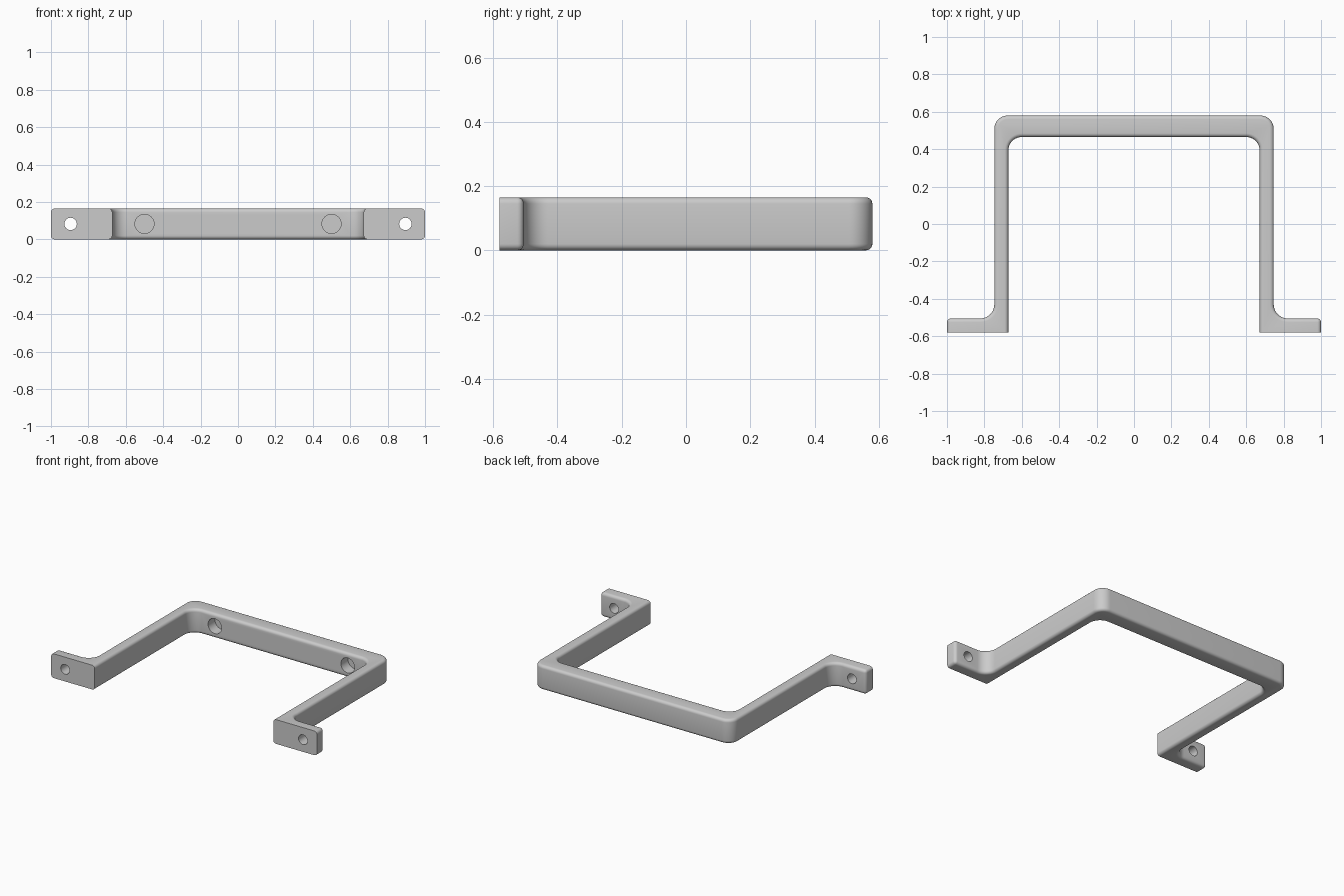
import bpy, bmesh, math
from mathutils import Vector

HEIGHT = 0.165
FRONT, FLANGE_BACK, BAR_FRONT, BACK = -0.58, -0.505, 0.465, 0.58
INNER, OUTER, TIP = 0.672, 0.747, 1.0
EDGE = 0.02

cube = bpy.data.objects.get("Cube")
if cube:
    bpy.data.objects.remove(cube, do_unlink=True)

grey = bpy.data.materials.new("plain grey")
grey.use_nodes = True
grey.diffuse_color = (0.6, 0.6, 0.6, 1)
grey.node_tree.nodes["Principled BSDF"].inputs["Base Color"].default_value = (0.6, 0.6, 0.6, 1)


def rounded(points, steps=10):
    """Replace each (x, y, radius) corner of a right-angled outline by an arc."""
    result = []
    for i, (x, y, r) in enumerate(points):
        p = Vector((x, y))
        if r == 0:
            result.append(p)
            continue
        a = (Vector(points[i - 1][:2]) - p).normalized()
        b = (Vector(points[(i + 1) % len(points)][:2]) - p).normalized()
        centre = p + (a + b) * r
        for k in range(steps + 1):
            t = k / steps * math.pi / 2
            result.append(centre - b * r * math.cos(t) - a * r * math.sin(t))
    return result


def cylinder(name, x, y0, y1, radius):
    bpy.ops.mesh.primitive_cylinder_add(
        vertices=48, radius=radius, depth=y1 - y0,
        location=(x, (y0 + y1) / 2, HEIGHT / 2), rotation=(math.pi / 2, 0, 0))
    obj = bpy.context.object
    obj.name = name
    obj.data.materials.append(grey)
    obj.hide_render = True
    obj.hide_set(True)
    return obj


# Bracket outline: right half, then its mirror image
half = [(INNER, BAR_FRONT, 0.072), (INNER, FRONT, 0), (TIP, FRONT, 0),
        (TIP, FLANGE_BACK, 0), (OUTER, FLANGE_BACK, 0.075), (OUTER, BACK, 0.072)]
outline = rounded(half + [(-x, y, r) for x, y, r in reversed(half)])

bm = bmesh.new()
base = bm.faces.new([bm.verts.new((p.x, p.y, 0)) for p in outline])
top = bmesh.ops.extrude_face_region(bm, geom=[base])["geom"]
bmesh.ops.translate(bm, vec=(0, 0, HEIGHT),
                    verts=[v for v in top if isinstance(v, bmesh.types.BMVert)])
bmesh.ops.recalc_face_normals(bm, faces=bm.faces)

# Soften every rim except the flat mounting faces, plus the flange tips
soft = []
for e in bm.edges:
    a, b = (v.co for v in e.verts)
    upright = abs(a.z - b.z) > 0.01
    mid = (a + b) / 2
    if upright:
        if abs(mid.x) > TIP - 0.01 and mid.y > FRONT + 0.01:
            soft.append(e)
    elif mid.y > FRONT + 0.01:
        soft.append(e)
bmesh.ops.bevel(bm, geom=soft, offset=EDGE, segments=5, profile=0.5,
                affect='EDGES', clamp_overlap=True)
mesh = bpy.data.meshes.new("bracket")
bm.to_mesh(mesh)
bm.free()
bracket = bpy.data.objects.new("bracket", mesh)
bpy.context.collection.objects.link(bracket)
mesh.materials.append(grey)

# Screw holes through the flanges and blind pockets in the cross bar
cutters = []
for side, sign in (("left", 1), ("right", -1)):
    cutters.append(cylinder(side + "_screw_hole_cutter", sign * 0.895, FRONT - 0.1, FLANGE_BACK + 0.1, 0.033))
    cutters.append(cylinder(side + "_pocket_cutter", sign * 0.5, BAR_FRONT - 0.1, BAR_FRONT + 0.075, 0.051))
for c in cutters:
    mod = bracket.modifiers.new(c.name, 'BOOLEAN')
    mod.operation = 'DIFFERENCE'
    mod.solver = 'EXACT'
    mod.object = c

# Bake the holes, then shade smoothly with sharp edges kept
bpy.ops.object.select_all(action='DESELECT')
bpy.context.view_layer.objects.active = bracket
bracket.select_set(True)
for c in cutters:
    bpy.ops.object.modifier_apply(modifier=c.name)
    bpy.data.objects.remove(c, do_unlink=True)
bpy.ops.object.shade_smooth_by_angle(angle=math.radians(35))
